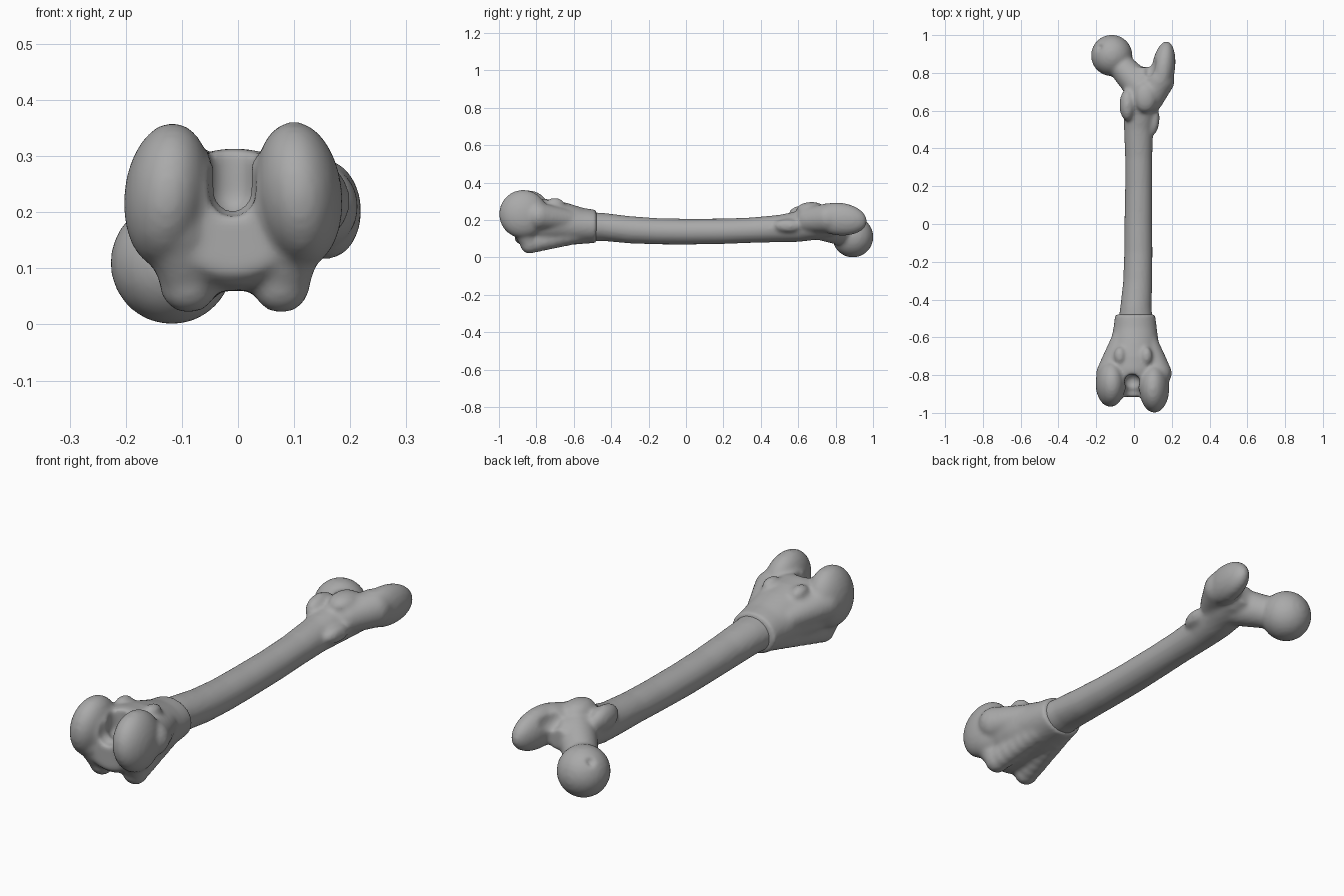
import bpy, bmesh, math
from mathutils import Matrix, Vector

cube = bpy.data.objects.get("Cube")
if cube:
    bpy.data.objects.remove(cube)

mat = bpy.data.materials.new("bone_grey")
mat.use_nodes = True
grey = (0.4, 0.4, 0.4, 1)
mat.diffuse_color = grey
mat.node_tree.nodes["Principled BSDF"].inputs["Base Color"].default_value = grey


def ball(bm, centre, radii, tilt=(0, 0, 0)):
    """Ellipsoid, optionally turned about x, y and z (degrees)."""
    turn = Matrix.Identity(4)
    for axis, angle in zip("XYZ", tilt):
        turn = Matrix.Rotation(math.radians(angle), 4, axis) @ turn
    size = Matrix.Diagonal((*radii, 1))
    bmesh.ops.create_uvsphere(bm, u_segments=28, v_segments=16, radius=1,
                              matrix=Matrix.Translation(centre) @ turn @ size)


def tube(bm, rings, sides=32):
    """Loft of upright ellipses given as x, y, z, half width, half height."""
    loops = []
    for x, y, z, rx, rz in rings:
        loops.append([bm.verts.new((x + rx * math.cos(a), y, z + rz * math.sin(a)))
                      for a in (math.tau * i / sides for i in range(sides))])
    for a, b in zip(loops, loops[1:]):
        for i in range(sides):
            j = (i + 1) % sides
            bm.faces.new((a[i], b[i], b[j], a[j]))
    bm.faces.new(loops[0])
    bm.faces.new(reversed(loops[-1]))


def limb(bm, start, end, r1, r2, steps=7):
    """Tapered round limb made of closely spaced balls."""
    a, b = Vector(start), Vector(end)
    for i in range(steps + 1):
        t = i / steps
        r = r1 + (r2 - r1) * t
        ball(bm, a.lerp(b, t), (r, r, r))


def melt(obj):
    """Merge overlapping parts into one even skin."""
    remesh = obj.modifiers.new("Melt", 'REMESH')
    remesh.mode = 'VOXEL'
    remesh.voxel_size = 0.009
    remesh.use_smooth_shade = True


def finish(bm, name):
    bmesh.ops.recalc_face_normals(bm, faces=bm.faces)
    mesh = bpy.data.meshes.new(name)
    bm.to_mesh(mesh)
    bm.free()
    obj = bpy.data.objects.new(name, mesh)
    bpy.context.collection.objects.link(obj)
    mesh.materials.append(mat)
    melt(obj)
    return obj


def carve(obj, cutter, rounds):
    """Cut the hollows out and soften the joins."""
    cutter.hide_render = True
    cutter.hide_viewport = True
    cut = obj.modifiers.new("Carve", 'BOOLEAN')
    cut.operation = 'DIFFERENCE'
    cut.solver = 'MANIFOLD'
    cut.object = cutter
    melt(obj)
    soft = obj.modifiers.new("Soften", 'SMOOTH')
    soft.factor = 0.5
    soft.iterations = rounds


# Shaft with the hip end
bm = bmesh.new()
tube(bm, [(0.008, -0.52, 0.165, 0.092, 0.078), (0.01, -0.44, 0.163, 0.083, 0.075),
          (0.02, -0.3, 0.148, 0.077, 0.073), (0.023, -0.15, 0.14, 0.075, 0.07),
          (0.023, 0, 0.138, 0.074, 0.069), (0.025, 0.2, 0.14, 0.072, 0.068),
          (0.025, 0.35, 0.146, 0.072, 0.068), (0.024, 0.5, 0.155, 0.077, 0.073),
          (0.03, 0.6, 0.166, 0.085, 0.083), (0.045, 0.7, 0.18, 0.1, 0.085),
          (0.06, 0.78, 0.18, 0.09, 0.07), (0.06, 0.83, 0.18, 0.06, 0.045)])
# Neck and head
limb(bm, (0.03, 0.73, 0.175), (-0.1, 0.87, 0.12), 0.085, 0.066)
ball(bm, (-0.118, 0.892, 0.11), (0.11, 0.11, 0.11))
# Greater trochanter, lesser trochanter and side tubercle
limb(bm, (0.085, 0.66, 0.2), (0.135, 0.76, 0.21), 0.07, 0.08)
ball(bm, (0.155, 0.82, 0.205), (0.062, 0.15, 0.088), (-6, 0, -8))
ball(bm, (-0.035, 0.63, 0.225), (0.042, 0.085, 0.055))
ball(bm, (0.06, 0.67, 0.255), (0.06, 0.08, 0.042))
ball(bm, (0.105, 0.545, 0.17), (0.03, 0.075, 0.036), (0, 0, -6))
shaft = finish(bm, "shaft_and_hip_end")

# Pit in the head and hollow beside the greater trochanter
bm = bmesh.new()
ball(bm, (-0.187, 0.938, 0.188), (0.022, 0.022, 0.022))
ball(bm, (0.082, 0.845, 0.27), (0.036, 0.075, 0.06), (0, 0, -10))
carve(shaft, finish(bm, "hip_hollow_cutter"), 6)

# Knee end: flared body
bm = bmesh.new()
tube(bm, [(0.006, -0.478, 0.166, 0.106, 0.088), (0.006, -0.55, 0.169, 0.115, 0.096),
          (0.003, -0.63, 0.178, 0.128, 0.112), (-0.003, -0.7, 0.185, 0.15, 0.122),
          (-0.006, -0.77, 0.187, 0.158, 0.128), (-0.008, -0.84, 0.182, 0.15, 0.122),
          (-0.008, -0.89, 0.175, 0.125, 0.105), (-0.008, -0.915, 0.17, 0.1, 0.08)])
# Condyles
ball(bm, (-0.125, -0.845, 0.23), (0.078, 0.124, 0.13), (0, 6, 0))
ball(bm, (0.108, -0.87, 0.232), (0.078, 0.13, 0.13), (0, -6, 0))
for side, x in ((-1, -0.088), (1, 0.077)):
    # Ridges beside the kneecap groove, then condyle flanks and bumps
    limb(bm, (side * 0.04, -0.56, 0.14), (x, -0.835, 0.072), 0.062, 0.052)
    limb(bm, (x, -0.835, 0.075), (x * 1.25, -0.875, 0.17), 0.05, 0.062)
    limb(bm, (side * 0.07, -0.62, 0.2), (side * 0.125, -0.79, 0.22), 0.055, 0.075)
    ball(bm, (x * 0.85, -0.7, 0.285), (0.032, 0.05, 0.034))
knee = finish(bm, "knee_end")

# Notch between the condyles and the kneecap groove
bm = bmesh.new()
for y, r in ((-0.835, 0.042), (-0.9, 0.044), (-0.96, 0.046)):
    limb(bm, (-0.01, y, 0.235), (-0.01, y, 0.4), r, r)
limb(bm, (-0.005, -0.7, 0.01), (-0.005, -1, 0.02), 0.038, 0.052)
carve(knee, finish(bm, "knee_hollow_cutter"), 6)
